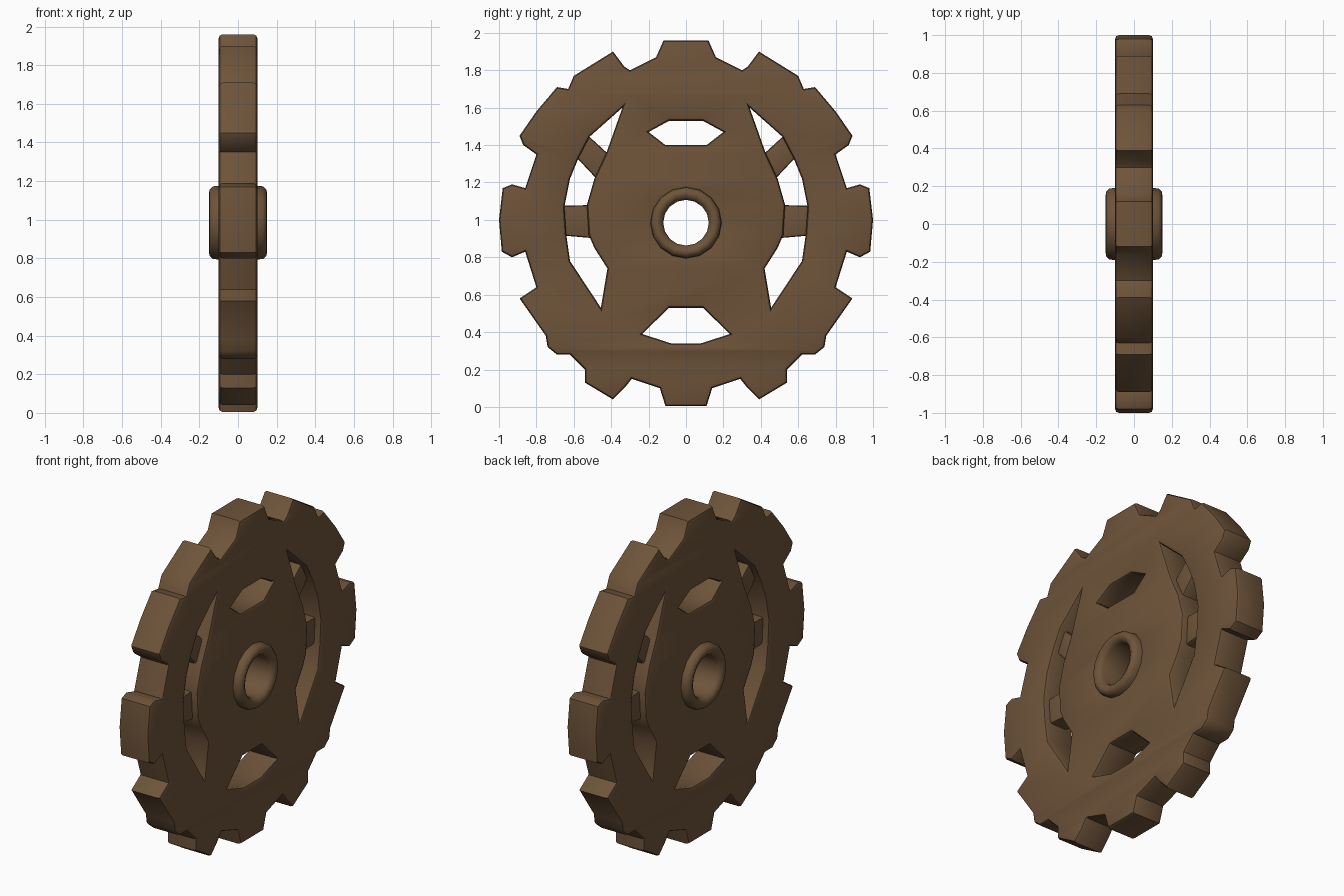
import bpy, bmesh, math
from mathutils import Matrix

cube = bpy.data.objects.get("Cube")
if cube:
    bpy.data.objects.remove(cube, do_unlink=True)

CENTRE = 0.985
brown = bpy.data.materials.new("worn_brown")
brown.use_nodes = True
brown.diffuse_color = (0.156, 0.088, 0.042, 1)
bsdf = brown.node_tree.nodes["Principled BSDF"]
bsdf.inputs["Base Color"].default_value = brown.diffuse_color
bsdf.inputs["Roughness"].default_value = 0.9

# Profile plane (u, v) becomes (y, z), thickness runs along x
UPRIGHT = Matrix(((0, 0, 1, 0), (1, 0, 0, 0), (0, 1, 0, 0), (0, 0, 0, 1)))


def mirrored(points):
    return [(-y, z) for y, z in reversed(points)]


def closed(half):
    return half + mirrored(half)


def finish(name, mesh):
    mesh.materials.clear()
    mesh.materials.append(brown)
    obj = bpy.data.objects.new(name, mesh)
    bpy.context.collection.objects.link(obj)
    bpy.ops.object.select_all(action='DESELECT')
    obj.select_set(True)
    bpy.context.view_layer.objects.active = obj
    bpy.ops.object.shade_smooth_by_angle(angle=math.radians(40))
    return obj


def slab(name, loops, half_width, bevel):
    """Bevelled plate from closed outlines; inner loops become holes."""
    curve = bpy.data.curves.new(name + "_profile", 'CURVE')
    curve.dimensions = '2D'
    curve.fill_mode = 'BOTH'
    curve.extrude = half_width - bevel
    curve.bevel_depth = bevel
    curve.bevel_resolution = 1
    curve.offset = -bevel
    for loop in loops:
        spline = curve.splines.new('POLY')
        spline.points.add(len(loop) - 1)
        for point, (y, z) in zip(spline.points, loop):
            point.co = (y, z, 0, 1)
        spline.use_cyclic_u = True
    temp = bpy.data.objects.new(name + "_temp", curve)
    bpy.context.collection.objects.link(temp)
    bpy.context.view_layer.update()
    graph = bpy.context.evaluated_depsgraph_get()
    mesh = bpy.data.meshes.new_from_object(temp.evaluated_get(graph))
    bpy.data.objects.remove(temp, do_unlink=True)
    bm = bmesh.new()
    bm.from_mesh(mesh)
    bmesh.ops.remove_doubles(bm, verts=bm.verts, dist=0.0005)
    bmesh.ops.transform(bm, matrix=UPRIGHT, verts=bm.verts)
    bmesh.ops.recalc_face_normals(bm, faces=bm.faces)
    bm.to_mesh(mesh)
    bm.free()
    return finish(name, mesh)


# Toothed outline, right half from top to bottom
teeth = [(.12, 1.96), (.16, 1.87), (.30, 1.80), (.33, 1.82), (.39, 1.90),
         (.60, 1.77), (.63, 1.70), (.69, 1.71), (.80, 1.58), (.89, 1.45),
         (.87, 1.40), (.80, 1.35), (.86, 1.17), (.93, 1.19), (.98, 1.17),
         (1.0, 1.0), (.985, .83), (.93, .80), (.86, .83), (.80, .64),
         (.89, .58), (.75, .38), (.74, .32), (.69, .28), (.62, .28),
         (.54, .20), (.54, .13), (.39, .04), (.33, .10), (.29, .15),
         (.14, .10), (.11, .005)]
top_window = closed([(.09, 1.53), (.20, 1.47), (.11, 1.40)])
bottom_window = closed([(.09, .53), (.235, .39), (.08, .34)])
side_window = [(.34, 1.60), (.515, 1.445), (.575, 1.33), (.62, 1.22),
               (.65, 1.07), (.64, .92), (.62, .78), (.455, .53),
               (.42, .74), (.49, .85), (.52, .92), (.53, 1.08),
               (.49, 1.22), (.425, 1.36)]
bore = [(.15 * math.cos(i * math.pi / 8), CENTRE + .15 * math.sin(i * math.pi / 8))
        for i in range(16)]
slab("gear_plate", [closed(teeth), top_window, bottom_window, side_window,
                    mirrored(side_window), bore], 0.1, 0.02)

# Recessed spokes crossing the side windows
level_spoke = [(.47, .90), (.47, 1.08), (.70, 1.075), (.70, .92)]
slanted_spoke = [(.38, 1.32), (.46, 1.20), (.61, 1.36), (.55, 1.475)]
for side, flip in (("left", list), ("right", mirrored)):
    slab("level_spoke_" + side, [flip(level_spoke)], 0.06, 0.015)
    slab("slanted_spoke_" + side, [flip(slanted_spoke)], 0.06, 0.015)

# Rounded hub sleeve, spun around the axle
section = [(.122, 0), (.122, .12), (.135, .14), (.155, .15), (.172, .147),
           (.188, .13), (.192, .09)]
ring = section + [(r, -x) for r, x in reversed(section[1:])]
bm = bmesh.new()
verts = [bm.verts.new((x, 0, r)) for r, x in ring]
edges = [bm.edges.new((verts[i - 1], verts[i])) for i in range(len(verts))]
bmesh.ops.spin(bm, geom=verts + edges, cent=(0, 0, 0), axis=(1, 0, 0),
               angle=math.tau, steps=16, use_merge=True)
bmesh.ops.remove_doubles(bm, verts=bm.verts, dist=0.0005)
bmesh.ops.translate(bm, verts=bm.verts, vec=(0, 0, CENTRE))
bmesh.ops.recalc_face_normals(bm, faces=bm.faces)
hub_mesh = bpy.data.meshes.new("hub_sleeve")
bm.to_mesh(hub_mesh)
bm.free()
finish("hub_sleeve", hub_mesh)
